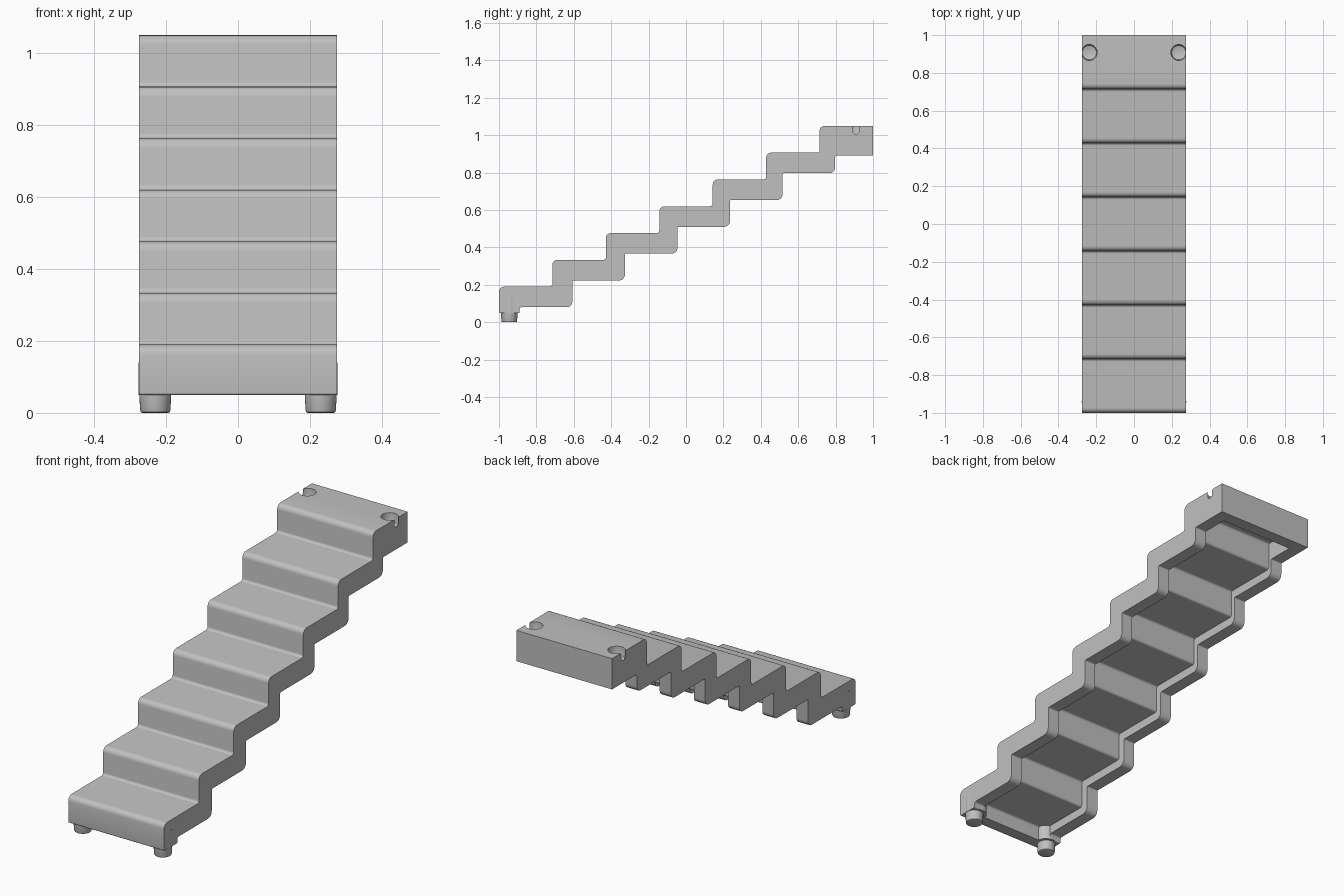
import bpy, bmesh, math
from mathutils import Vector

cube = bpy.data.objects.get("Cube")
if cube:
    bpy.data.objects.remove(cube)

STEPS, RUN, RISE = 7, 2 / 7, 0.1433
HALF, WALL = 0.275, 0.065
FIRST_TOP = 0.19

grey = bpy.data.materials.new("plain_grey")
grey.use_nodes = True
colour = (0.53, 0.53, 0.53, 1)
grey.diffuse_color = colour
grey.node_tree.nodes["Principled BSDF"].inputs["Base Color"].default_value = colour


def rounded(points, segments=5):
    """Replace each (y, z, radius) corner by a fillet arc."""
    out = []
    for i, (y, z, r) in enumerate(points):
        p = Vector((y, z))
        if r == 0:
            out.append(p)
            continue
        a = (Vector(points[i - 1][:2]) - p).normalized()
        b = (Vector(points[(i + 1) % len(points)][:2]) - p).normalized()
        centre = p + (a + b) * r
        for k in range(segments + 1):
            t = k / segments * math.pi / 2
            out.append(centre - b * r * math.cos(t) - a * r * math.sin(t))
    return out


def finish(name, bm):
    bmesh.ops.recalc_face_normals(bm, faces=bm.faces)
    mesh = bpy.data.meshes.new(name)
    bm.to_mesh(mesh)
    bm.free()
    mesh.materials.append(grey)
    ob = bpy.data.objects.new(name, mesh)
    bpy.context.collection.objects.link(ob)
    return ob


def prism(name, points, half):
    """Extrude a side profile across the width."""
    bm = bmesh.new()
    face = bm.faces.new([bm.verts.new((-half, p.x, p.y)) for p in rounded(points)])
    new = bmesh.ops.extrude_face_region(bm, geom=[face])["geom"]
    verts = [g for g in new if isinstance(g, bmesh.types.BMVert)]
    bmesh.ops.translate(bm, verts=verts, vec=(2 * half, 0, 0))
    return finish(name, bm)


def lathe(name, profile, x, y, sides=32):
    """Closed round part from (radius, z) rings, bottom to top."""
    bm = bmesh.new()
    rings = []
    for r, z in profile:
        turn = [2 * math.pi * k / sides for k in range(sides)]
        rings.append([bm.verts.new((x + r * math.cos(t), y + r * math.sin(t), z)) for t in turn])
    for low, high in zip(rings, rings[1:]):
        for k in range(sides):
            n = (k + 1) % sides
            bm.faces.new((low[k], low[n], high[n], high[k]))
    bm.faces.new(rings[0][::-1])
    bm.faces.new(rings[-1])
    return finish(name, bm)


def activate(ob):
    bpy.ops.object.select_all(action='DESELECT')
    ob.select_set(True)
    bpy.context.view_layer.objects.active = ob


def cut(ob, cutter):
    mod = ob.modifiers.new("cut", 'BOOLEAN')
    mod.operation, mod.solver, mod.object = 'DIFFERENCE', 'EXACT', cutter
    activate(ob)
    bpy.ops.object.modifier_apply(modifier=mod.name)
    bpy.data.objects.remove(cutter)


# Stepped outline: treads on top, parallel steps underneath
outline, inner = [], []
for i in range(STEPS):
    y, top = -1 + i * RUN, FIRST_TOP + i * RISE
    outline += [(y, top, 0.027), (y + RUN, top, 0.014 if i < STEPS - 1 else 0)]
    end = y + RUN + WALL if i < STEPS - 1 else 1 - WALL
    inner += [(y + WALL, top - WALL, 0.012), (end, top - WALL, 0.012)]
outline += [(1, 0.89, 0)]
for i in reversed(range(STEPS - 1)):
    y, low = -0.608 + i * 0.281, 0.08 + i * RISE
    outline += [(y, 0.89 if i == STEPS - 2 else low + RISE, 0.006), (y, low, 0.03)]
outline += [(-0.89, 0.08, 0.01), (-0.89, 0.05, 0.006), (-1, 0.05, 0.006)]
staircase = prism("staircase", outline, HALF)

# Hollow underside
inner += [(1 - WALL, 0.5, 0), (-1 + WALL, -0.5, 0)]
cut(staircase, prism("underside_cutter", inner, HALF - WALL))

# Peg sockets in the top step, breaking through the sides
for side in (-1, 1):
    socket = [(0.025, 1.0), (0.038, 1.005), (0.041, 1.015), (0.043, 1.08)]
    cut(staircase, lathe("socket_cutter", socket, side * 0.237, 0.908))

# Feet and the bosses that carry them
parts = [staircase]
for side, word in ((1, "left"), (-1, "right")):
    parts.append(lathe(word + "_boss", [(0.053, 0.05), (0.053, 0.14)], side * 0.224, -0.942))
    foot = [(0.036, 0), (0.040, 0.002), (0.042, 0.007), (0.045, 0.06)]
    parts.append(lathe(word + "_foot", foot, side * 0.23, -0.945))

for ob in parts:
    activate(ob)
    bpy.ops.object.shade_smooth_by_angle(angle=math.radians(35))
